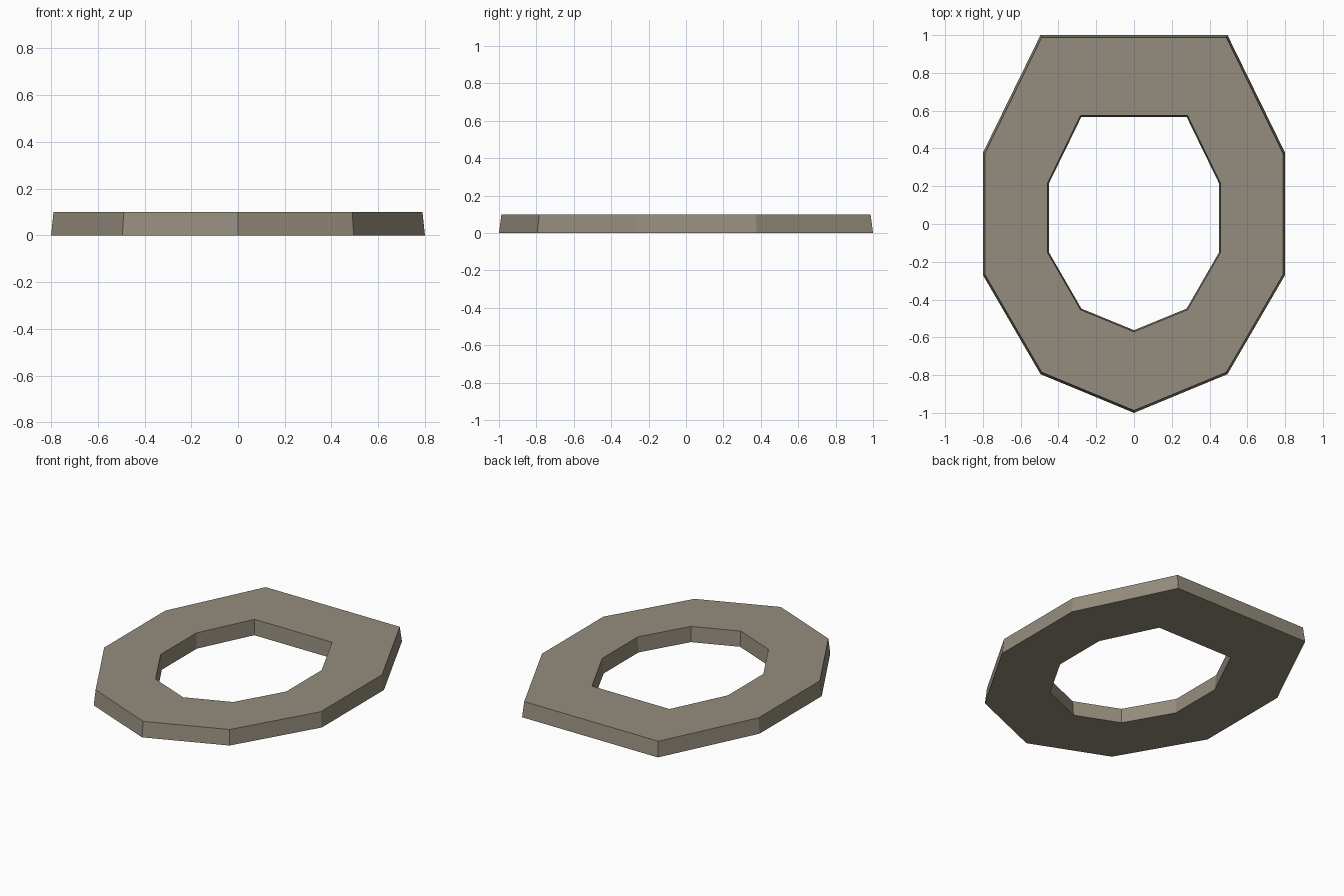
import bpy, bmesh

if "Cube" in bpy.data.objects:
    bpy.data.objects.remove(bpy.data.objects["Cube"])

HEIGHT = 0.1

# Right half of each outline, back to front
OUTER = [(0.495, 1.0), (0.8, 0.377), (0.8, -0.27), (0.495, -0.795)]
INNER = [(0.28, 0.57), (0.453, 0.215), (0.453, -0.15), (0.28, -0.45)]


def loop(half, tip, scale, z):
    """Mirror a half outline around its front tip into a closed loop."""
    pts = half + [(0, tip)] + [(-x, y) for x, y in reversed(half)]
    return [(x * scale, y * scale, z) for x, y in pts]


stone = bpy.data.materials.new("stone_grey")
stone.diffuse_color = (0.30, 0.265, 0.207, 1)
stone.use_nodes = True
stone.node_tree.nodes["Principled BSDF"].inputs["Base Color"].default_value = stone.diffuse_color

# Ring: four loops bridged in a cycle, walls tapering in towards the top
bm = bmesh.new()
loops = [[bm.verts.new(p) for p in pts] for pts in (
    loop(OUTER, -1.0, 1.0, 0),
    loop(OUTER, -1.0, 0.987, HEIGHT),
    loop(INNER, -0.565, 1.01, HEIGHT),
    loop(INNER, -0.565, 0.995, 0),
)]
for a, b in zip(loops, loops[1:] + loops[:1]):
    n = len(a)
    for i in range(n):
        j = (i + 1) % n
        bm.faces.new((a[i], a[j], b[j], b[i]))
bmesh.ops.recalc_face_normals(bm, faces=bm.faces)

mesh = bpy.data.meshes.new("stone_ring")
bm.to_mesh(mesh)
bm.free()
mesh.materials.append(stone)
ring = bpy.data.objects.new("stone_ring", mesh)
bpy.context.collection.objects.link(ring)
